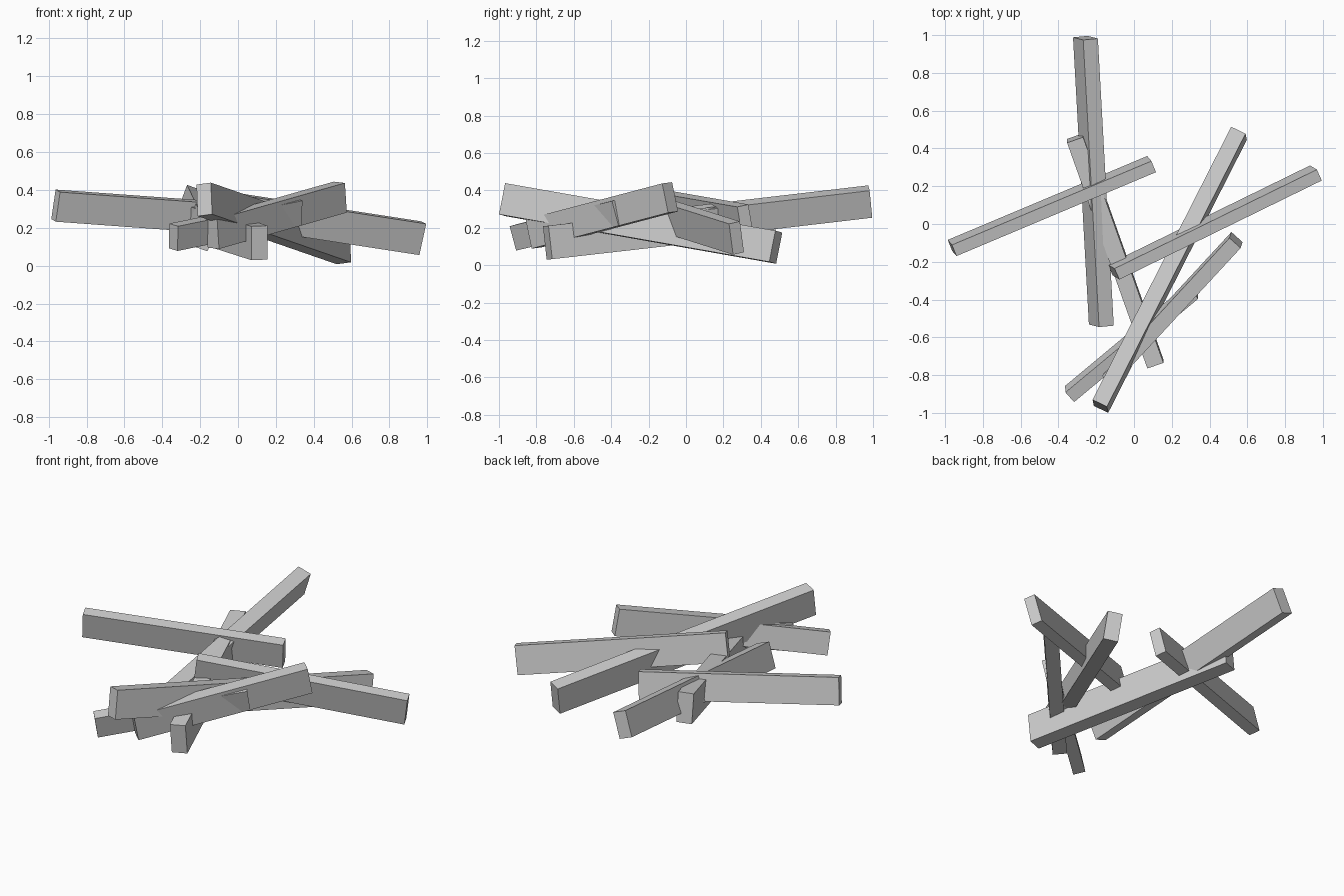
import bpy, bmesh
from math import radians, sin, cos
from mathutils import Vector

if "Cube" in bpy.data.objects:
    bpy.data.objects.remove(bpy.data.objects["Cube"])


def plank(name, start, end, width, height, roll):
    """Square-ended plank between two end centres; roll tips its top to the right of travel."""
    p, q = Vector(start), Vector(end)
    d = (q - p).normalized()
    side = d.cross(Vector((0, 0, 1))).normalized()
    up = side.cross(d)
    r = radians(roll)
    u = up * cos(r) + side * sin(r)
    s = d.cross(u)
    mid, length = (p + q) / 2, (q - p).length
    bm = bmesh.new()
    bmesh.ops.create_cube(bm, size=1)
    for v in bm.verts:
        x, y, z = v.co
        v.co = mid + d * x * length + s * y * width + u * z * height
    bmesh.ops.recalc_face_normals(bm, faces=bm.faces)
    mesh = bpy.data.meshes.new(name)
    bm.to_mesh(mesh)
    bm.free()
    bpy.context.collection.objects.link(bpy.data.objects.new(name, mesh))


# Heap of loose planks: start centre, end centre, width, height, roll
planks = {
    "left_plank": ((-0.963, -0.127, 0.317), (0.093, 0.317, 0.24), 0.065, 0.16, 12),
    "back_plank": ((-0.173, -0.535, 0.162), (-0.257, 0.985, 0.34), 0.083, 0.155, 20),
    "lower_plank": ((-0.312, 0.455, 0.256), (0.113, -0.74, 0.12), 0.09, 0.18, 2),
    "long_top_plank": ((-0.178, -0.965, 0.35), (0.556, 0.48, 0.096), 0.085, 0.17, -7),
    "right_plank": ((-0.108, -0.254, 0.31), (0.963, 0.27, 0.145), 0.065, 0.17, 12),
    "front_plank": ((-0.341, -0.9, 0.15), (0.316, -0.353, 0.285), 0.07, 0.135, 12),
    "raised_plank": ((-0.135, -0.815, 0.17), (0.54, -0.085, 0.362), 0.08, 0.16, 5),
}
for name, spec in planks.items():
    plank(name, *spec)
